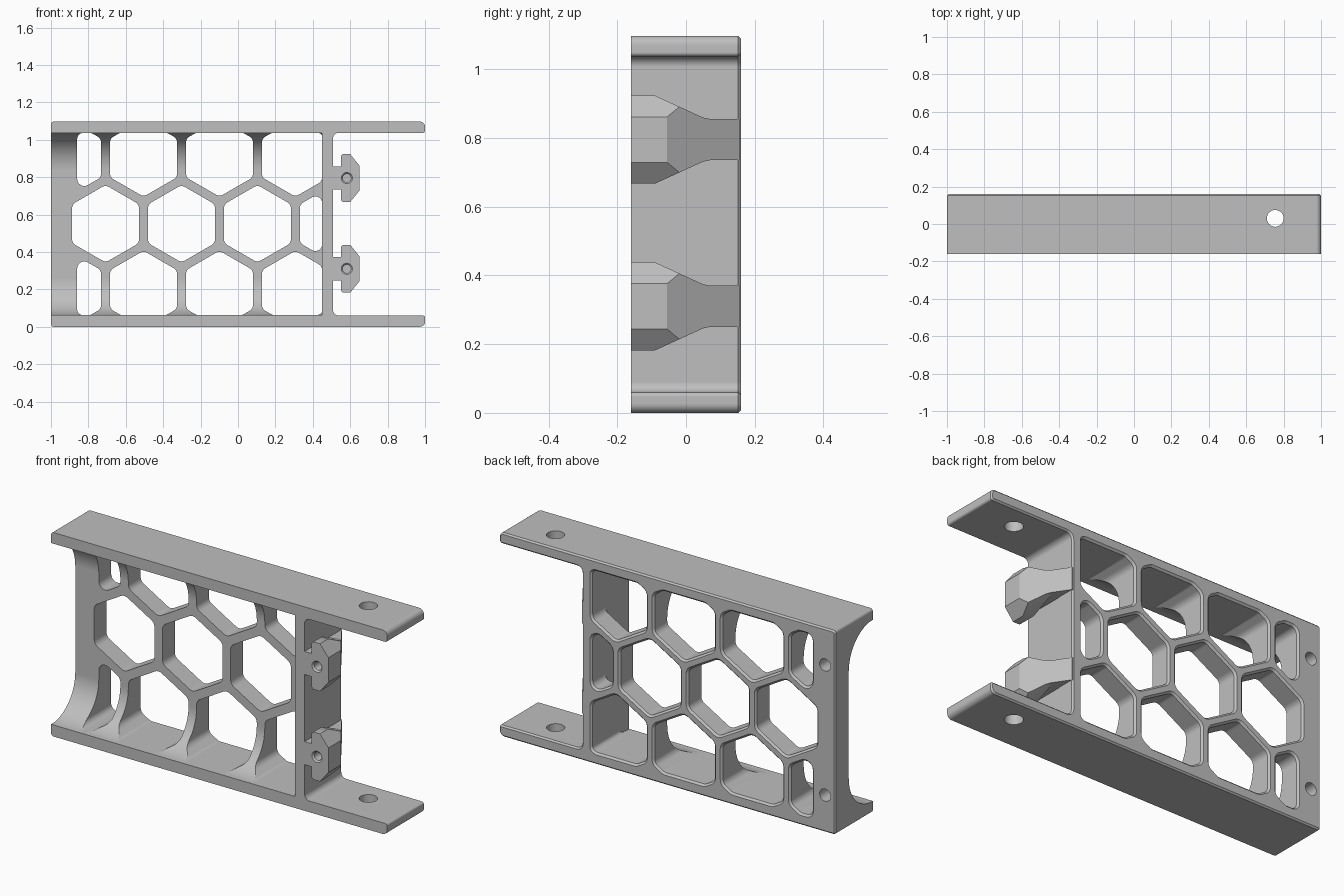
import bpy, bmesh, math
from mathutils import Vector, Matrix

if "Cube" in bpy.data.objects:
    bpy.data.objects.remove(bpy.data.objects["Cube"])

H = 1.097                 # total height
FLOOR, CEIL = 0.062, 1.037  # inner faces of the two flanges
MID = 0.551
WALL_L, WALL_R = 0.45, 0.508  # upright wall

gray = bpy.data.materials.new("light_gray")
gray.diffuse_color = (0.52, 0.52, 0.52, 1)
gray.use_nodes = True
gray.node_tree.nodes["Principled BSDF"].inputs["Base Color"].default_value = gray.diffuse_color


def rounded(points, radii, seg=6):
    """Counter-clockwise polygon with rounded corners -> list of (point, outward normal)."""
    pts = [Vector(p) for p in points]
    n = len(pts)
    if not isinstance(radii, (list, tuple)):
        radii = [radii] * n
    out = []
    for i, p in enumerate(pts):
        a, b = p - pts[i - 1], pts[(i + 1) % n] - p
        d0, d1 = a.normalized(), b.normalized()
        turn = math.atan2(d0.x * d1.y - d0.y * d1.x, d0.dot(d1))
        sign = 1 if turn > 0 else -1
        half = math.tan(abs(turn) / 2)
        r = min(radii[i], 0.45 * min(a.length, b.length) / half)
        n0 = Vector((d0.y, -d0.x))
        center = p - d0 * r * half - n0 * r * sign
        for k in range(seg + 1):
            nor = Matrix.Rotation(turn * k / seg, 2) @ n0
            out.append((center + nor * r * sign, nor))
    return out


def sharp(points):
    return [(Vector(p), Vector((0, 0))) for p in points]


def circle(cx, cy, r, seg=32):
    dirs = [Vector((math.cos(t), math.sin(t))) for t in
            (2 * math.pi * k / seg for k in range(seg))]
    return [(Vector((cx, cy)) + d * r, d) for d in dirs]


def prism(name, profile, axis, rings):
    """Loft a profile along an axis; rings are (position, outward offset)."""
    place = {"x": lambda u, v, w: (w, u, v),
             "y": lambda u, v, w: (u, w, v),
             "z": lambda u, v, w: (u, v, w)}[axis]
    bm = bmesh.new()
    loops = [[bm.verts.new(place(*(p + nor * off), w)) for p, nor in profile]
             for w, off in rings]
    n = len(profile)
    for lo, hi in zip(loops, loops[1:]):
        for i in range(n):
            j = (i + 1) % n
            bm.faces.new((lo[i], lo[j], hi[j], hi[i]))
    bm.faces.new(loops[0])
    bm.faces.new(loops[-1])
    bmesh.ops.recalc_face_normals(bm, faces=bm.faces)
    me = bpy.data.meshes.new(name)
    bm.to_mesh(me)
    bm.free()
    me.materials.append(gray)
    ob = bpy.data.objects.new(name, me)
    bpy.context.collection.objects.link(ob)
    return ob


def boolean(ob, tool, op="DIFFERENCE"):
    m = ob.modifiers.new("cut", "BOOLEAN")
    m.operation, m.solver, m.object = op, "EXACT", tool
    bpy.context.view_layer.objects.active = ob
    bpy.ops.object.modifier_apply(modifier=m.name)
    bpy.data.objects.remove(tool)


def finish(ob):
    bpy.ops.object.select_all(action="DESELECT")
    ob.select_set(True)
    bpy.context.view_layer.objects.active = ob
    bpy.ops.object.shade_smooth_by_angle(angle=math.radians(25))
    m = ob.modifiers.new("flat_faces", "WEIGHTED_NORMAL")
    m.keep_sharp = True


def clip(poly, axis, limit, keep_less):
    """Keep the part of a convex polygon on one side of an axis-aligned line."""
    s = 1 if keep_less else -1
    out = []
    for i, q in enumerate(poly):
        p = poly[i - 1]
        dp, dq = s * (limit - p[axis]), s * (limit - q[axis])
        if dp * dq < 0:
            t = dp / (dp - dq)
            out.append((p[0] + (q[0] - p[0]) * t, p[1] + (q[1] - p[1]) * t))
        if dq >= 0:
            out.append(q)
    return out


# Bracket frame: two flanges joined by an upright wall, chamfered at the back
frame = prism("bracket_frame", rounded(
    [(-1, 0), (1, 0), (1, FLOOR - 0.002), (WALL_R, FLOOR - 0.002),
     (WALL_R, CEIL), (1, CEIL), (1, H), (-1, H)],
    [0.015, 0.03, 0.012, 0.03, 0.03, 0.012, 0.03, 0.015]),
    "y", [(-0.16, 0), (0.152, 0), (0.16, -0.008)])

# Front pocket with large fillets, leaving the back web
boolean(frame, prism("pocket", rounded(
    [(-0.4, FLOOR), (0.045, FLOOR), (0.045, CEIL), (-0.4, CEIL)],
    [0.01, 0.2, 0.2, 0.01], 12), "x", [(-1.2, 0), (WALL_L, 0)]))

# Honeycomb openings through the web
PITCH, R = 0.406, 0.207
for row in (-1, 0, 1):
    for col in range(4):
        cx = -0.708 + PITCH * (col - 0.5 * abs(row))
        cz = MID + row * PITCH * math.sqrt(3) / 2
        cell = [(cx + R * math.sin(-k * math.pi / 3), cz + R * math.cos(k * math.pi / 3))
                for k in range(6)]
        cell = clip(cell, 0, WALL_L, True)
        if row:
            cell = clip(cell, 0, -0.86, False)
        cell = clip(clip(cell, 1, CEIL, True), 1, FLOOR, False)
        boolean(frame, prism("cell", rounded(cell, 0.038),
                             "y", [(-0.3, 0), (0.15, 0), (0.17, 0.02)]))

# Screw holes: through the flanges, and blind ones in the back of the web
boolean(frame, prism("flange_hole", circle(0.755, 0.03, 0.045), "z", [(-0.1, 0), (1.2, 0)]))
for z in (0.2, 0.9):
    boolean(frame, prism("web_hole", circle(-0.94, z, 0.033), "y", [(0.08, 0), (0.2, 0)]))
finish(frame)

# Hooks on the wall: T-shaped from the front, tapering to the back
for name, c in (("lower_hook", 0.31), ("upper_hook", 0.795)):
    half = [(0.49, 0.062), (0.55, 0.062), (0.55, 0.118), (0.56, 0.128), (0.6, 0.128), (0.65, 0.066)]
    hook = prism(name, sharp([(x, c - z) for x, z in half] +
                             [(x, c + z) for x, z in reversed(half)]),
                 "y", [(-0.16, 0), (0.157, 0)])
    side = [(-0.2, 0.14), (-0.09, 0.128), (0.05, 0.064), (0.07, 0.06), (0.2, 0.06)]
    side[0] = (-0.2, 0.1281)
    boolean(hook, prism("side_taper", sharp(
        [(y, c - z) for y, z in side] + [(y, c + z) for y, z in reversed(side)]),
        "x", [(0.4, 0), (0.8, 0)]), "INTERSECT")
    boolean(hook, prism("top_taper", sharp(
        [(0.45, -0.2), (0.66, -0.2), (0.65, -0.055), (0.508, 0.157), (0.45, 0.157)]),
        "z", [(-0.1, 0), (1.2, 0)]), "INTERSECT")
    boolean(hook, prism("hook_hole", circle(0.582, c, 0.022, 24),
                        "y", [(-0.18, 0.028), (-0.152, 0), (-0.06, 0)]))
    finish(hook)
